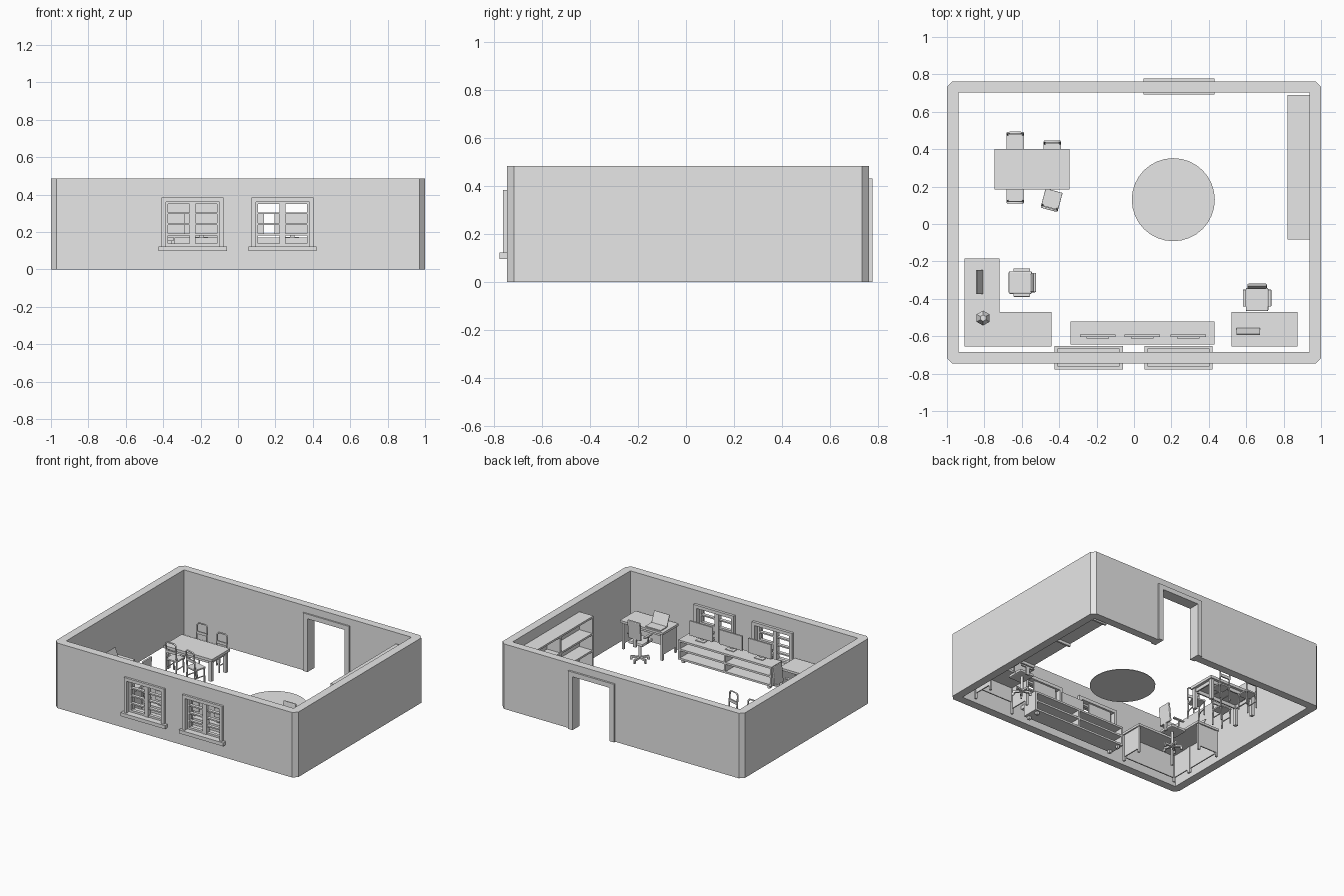
import bpy, bmesh, math
from mathutils import Matrix, Vector

if "Cube" in bpy.data.objects:
    bpy.data.objects.remove(bpy.data.objects["Cube"])

grey = bpy.data.materials.new("plain_grey")
grey.use_nodes = True
grey.diffuse_color = (0.8, 0.8, 0.8, 1)
grey.node_tree.nodes["Principled BSDF"].inputs["Base Color"].default_value = (0.8, 0.8, 0.8, 1)
I = Matrix.Identity(4)


def place(x, y, z=0, turn=0):
    return Matrix.Translation((x, y, z)) @ Matrix.Rotation(math.radians(turn), 4, 'Z')


def finish(name, bm, m=I):
    bmesh.ops.recalc_face_normals(bm, faces=bm.faces)
    me = bpy.data.meshes.new(name)
    bm.to_mesh(me)
    bm.free()
    me.transform(m)
    me.materials.append(grey)
    ob = bpy.data.objects.new(name, me)
    bpy.context.collection.objects.link(ob)
    return ob


def box(name, x, y, z, m=I, bevel=0):
    bm = bmesh.new()
    size = Matrix.Diagonal((x[1] - x[0], y[1] - y[0], z[1] - z[0], 1))
    mid = Matrix.Translation((sum(x) / 2, sum(y) / 2, sum(z) / 2))
    bmesh.ops.create_cube(bm, size=1, matrix=mid @ size)
    if bevel:
        bmesh.ops.bevel(bm, geom=bm.edges[:], offset=bevel, segments=2, affect='EDGES', profile=0.5)
    return finish(name, bm, m)


def cone(name, r1, r2, z, m=I, sides=16):
    bm = bmesh.new()
    bmesh.ops.create_cone(bm, cap_ends=True, segments=sides, radius1=r1, radius2=r2, depth=z[1] - z[0],
                          matrix=Matrix.Translation((0, 0, sum(z) / 2)))
    return finish(name, bm, m)


def prism(name, pts, z):
    bm = bmesh.new()
    f = bm.faces.new([bm.verts.new((x, y, z[0])) for x, y in pts])
    top = bmesh.ops.extrude_face_region(bm, geom=[f])["geom"]
    bmesh.ops.translate(bm, verts=[v for v in top if isinstance(v, bmesh.types.BMVert)], vec=(0, 0, z[1] - z[0]))
    return finish(name, bm)


def tube(name, pts, r, m=I):
    cu = bpy.data.curves.new(name, 'CURVE')
    cu.dimensions, cu.bevel_depth, cu.bevel_resolution, cu.use_fill_caps = '3D', r, 1, True
    sp = cu.splines.new('POLY')
    sp.points.add(len(pts) - 1)
    for p, c in zip(sp.points, pts):
        p.co = (*c, 1)
    cu.materials.append(grey)
    ob = bpy.data.objects.new(name, cu)
    ob.matrix_world = m
    bpy.context.collection.objects.link(ob)


def legs(name, x, y, z, t=0.015):
    for lx in (x[0], x[1] - t):
        for ly in (y[0], y[1] - t):
            box(name, (lx, lx + t), (ly, ly + t), (0, z))


# Room walls with window and door openings
H, C = 0.485, 0.03
X, Y0, Y1 = 1.0, -0.747, 0.763
outer = [(-X + C, Y0), (X - C, Y0), (X, Y0 + C), (X, Y1 - C),
         (X - C, Y1), (-X + C, Y1), (-X, Y1 - C), (-X, Y0 + C)]
walls = prism("room_walls", outer, (0, H))
WINDOWS = (-0.243, 0.238)
cutters = [box("room_cutter", (-0.939, 0.939), (-0.685, 0.704), (-0.1, H + 0.1)),
           box("door_cutter", (0.085, 0.395), (0.6, 0.9), (-0.1, 0.4))]
cutters += [box("window_cutter", (c - 0.145, c + 0.145), (-0.9, -0.6), (0.123, 0.363)) for c in WINDOWS]
for c in cutters:
    mod = walls.modifiers.new("cut", 'BOOLEAN')
    mod.operation, mod.solver, mod.object = 'DIFFERENCE', 'EXACT', c
baked = bpy.data.meshes.new_from_object(walls.evaluated_get(bpy.context.evaluated_depsgraph_get()))
walls.modifiers.clear()
walls.data = baked
for c in cutters:
    bpy.data.objects.remove(c)

# Windows: casing and sill on both sides, mullion, two sashes with glazing bars
for c in WINDOWS:
    for y, sill in (((-0.763, -0.745), (-0.777, -0.745)), ((-0.687, -0.665), (-0.687, -0.653))):
        for s in (-1, 1):
            box("window_casing", sorted((c + s * 0.143, c + s * 0.166)), y, (0.11, 0.363))
        box("window_head", (c - 0.166, c + 0.166), y, (0.361, 0.385))
        box("window_sill", (c - 0.183, c + 0.183), sill, (0.097, 0.123))
    y = (-0.73, -0.705)
    box("window_mullion", (c - 0.016, c + 0.016), (-0.735, -0.70), (0.12, 0.365))
    for s in (-1, 1):
        box("sash_stile", sorted((c + s * 0.13, c + s * 0.146)), y, (0.12, 0.365))
        for i in range(5):
            z = 0.129 + i * 0.057
            t = 0.008 if i in (0, 4) else 0.005
            box("glazing_bar", sorted((c + s * 0.014, c + s * 0.132)), y, (z - t, z + t))

# Door casing
for x in ((0.05, 0.087), (0.393, 0.43)):
    box("door_casing_side", x, (0.693, 0.777), (0, 0.4))
box("door_casing_head", (0.05, 0.43), (0.693, 0.777), (0.398, 0.433))

# Rug
cone("round_rug", 0.222, 0.222, (0, 0.004), place(0.21, 0.13), 32)

# Bookshelf
bx = (0.822, 0.937)
for y in (-0.083, 0.297, 0.675):
    box("bookshelf_upright", bx, (y, y + 0.014), (0, 0.41))
for z in (0.02, 0.145, 0.27, 0.396):
    box("bookshelf_shelf", bx, (-0.083, 0.689), (z, z + 0.014))
box("bookshelf_back", (0.929, 0.937), (-0.083, 0.689), (0.02, 0.41))

# Dining table
tx, ty = (-0.745, -0.345), (0.185, 0.40)
box("table_top", tx, ty, (0.152, 0.172))
legs("table_leg", (tx[0] + 0.01, tx[1] - 0.01), (ty[0] + 0.01, ty[1] - 0.01), 0.154, 0.024)
for y in (0.205, 0.37):
    box("table_apron", (-0.72, -0.37), (y, y + 0.01), (0.127, 0.154))
for x in (-0.725, -0.375):
    box("table_apron", (x, x + 0.01), (0.205, 0.38), (0.127, 0.154))


def dining_chair(m):
    box("chair_seat", (-0.047, 0.047), (-0.05, 0.045), (0.105, 0.117), m, 0.003)
    arch = [(-0.041, 0.045, 0), (-0.041, 0.04, 0.11), (-0.041, 0.05, 0.232), (-0.028, 0.051, 0.245)]
    tube("chair_back_frame", arch + [(-x, y, z) for x, y, z in reversed(arch)], 0.006, m)
    box("chair_back_rail", (-0.041, 0.041), (0.041, 0.051), (0.165, 0.185), m)
    for s in (-1, 1):
        tube("chair_front_leg", [(s * 0.04, -0.045, 0), (s * 0.04, -0.04, 0.108)], 0.006, m)
        tube("chair_side_stretcher", [(s * 0.041, -0.043, 0.05), (s * 0.041, 0.042, 0.05)], 0.004, m)


for x, y, turn in ((-0.635, 0.437, 0), (-0.437, 0.39, 0), (-0.635, 0.165, 180), (-0.44, 0.13, 165)):
    dining_chair(place(x, y, 0, turn))


def office_chair(m):
    box("office_seat", (-0.06, 0.06), (-0.07, 0.055), (0.135, 0.157), m, 0.007)
    back = m @ Matrix.Translation((0, 0.055, 0.18)) @ Matrix.Rotation(math.radians(-6), 4, 'X')
    box("office_back", (-0.052, 0.052), (-0.008, 0.008), (0, 0.14), back, 0.006)
    box("office_back_support", (-0.012, 0.012), (0.052, 0.064), (0.125, 0.22), m)
    cone("office_column", 0.01, 0.01, (0.03, 0.138), m, 12)
    for s in (-1, 1):
        box("office_armrest", sorted((s * 0.058, s * 0.076)), (-0.045, 0.045), (0.196, 0.207), m, 0.003)
        tube("office_arm_post", [(s * 0.05, 0, 0.143), (s * 0.068, 0, 0.15), (s * 0.068, 0, 0.198)], 0.005, m)
    for i in range(5):
        arm = m @ Matrix.Rotation(math.radians(90 + i * 72), 4, 'Z')
        box("office_foot", (0, 0.065), (-0.007, 0.007), (0.018, 0.032), arm)
        box("office_caster", (0.053, 0.071), (-0.006, 0.006), (0, 0.02), arm, 0.004)


office_chair(place(0.658, -0.396))
office_chair(place(-0.6, -0.313, 0, -90))

# Right desk: top, legs, end and back panels
D = 0.215
box("desk_top", (0.52, 0.875), (-0.655, -0.47), (D - 0.017, D))
legs("desk_leg", (0.53, 0.865), (-0.65, -0.48), D - 0.015)
for x in (0.533, 0.854):
    box("desk_end_panel", (x, x + 0.008), (-0.64, -0.49), (0.04, D - 0.015))
box("desk_back_panel", (0.54, 0.855), (-0.648, -0.64), (0.09, D - 0.015))

# Corner desk
prism("corner_desk_top", [(-0.905, -0.655), (-0.44, -0.655), (-0.44, -0.47),
                          (-0.72, -0.47), (-0.72, -0.185), (-0.905, -0.185)], (D - 0.017, D))
legs("corner_desk_leg", (-0.9, -0.445), (-0.65, -0.48), D - 0.015)
legs("corner_desk_leg", (-0.9, -0.73), (-0.485, -0.19), D - 0.015)
box("corner_desk_end", (-0.457, -0.449), (-0.64, -0.49), (0.03, D - 0.015))
box("corner_desk_end", (-0.89, -0.74), (-0.202, -0.194), (0.03, D - 0.015))
box("corner_desk_back", (-0.89, -0.45), (-0.648, -0.64), (0.03, D - 0.015))
box("corner_desk_back", (-0.898, -0.89), (-0.64, -0.2), (0.03, D - 0.015))


# Laptops
def laptop(m):
    box("laptop_base", (-0.063, 0.063), (-0.033, 0.04), (0, 0.007), m)
    lid = m @ Matrix.Translation((0, -0.033, 0.005)) @ Matrix.Rotation(math.radians(22), 4, 'X')
    box("laptop_screen", (-0.063, 0.063), (-0.006, 0), (0, 0.085), lid)


laptop(place(0.61, -0.522, D))
laptop(place(-0.775, -0.31, D, -90))

# Desk lamp with a six-sided shade
lamp = place(-0.807, -0.503, D)
cone("lamp_base", 0.026, 0.026, (0, 0.008), lamp, 6)
cone("lamp_stem", 0.006, 0.006, (0.006, 0.05), lamp, 6)
cone("lamp_shade", 0.04, 0.017, (0.04, 0.085), lamp, 6)

# Low media cabinet
cx, cy = (-0.34, 0.43), (-0.645, -0.522)
for z in (0.022, 0.09, 0.155):
    box("cabinet_shelf", cx, cy, (z, z + 0.014))
for x in (cx[0], 0.038, cx[1] - 0.014):
    box("cabinet_upright", (x, x + 0.014), cy, (0.022, 0.16))
box("cabinet_back", cx, (cy[0], cy[0] + 0.006), (0.022, 0.16))
legs("cabinet_foot", (cx[0] + 0.02, cx[1] - 0.02), (cy[0] + 0.01, cy[1] - 0.01), 0.024, 0.02)

# Three monitors on the cabinet
for x in (-0.195, 0.045, 0.29):
    m = place(x, -0.597, 0.168)
    box("monitor_foot", (-0.035, 0.035), (-0.018, 0.022), (0, 0.006), m)
    box("monitor_neck", (-0.011, 0.011), (-0.012, -0.004), (0, 0.05), m)
    box("monitor_screen", (-0.095, 0.095), (-0.006, 0.006), (0.02, 0.128), m)
    box("monitor_housing", (-0.06, 0.06), (-0.014, -0.005), (0.035, 0.105), m)
